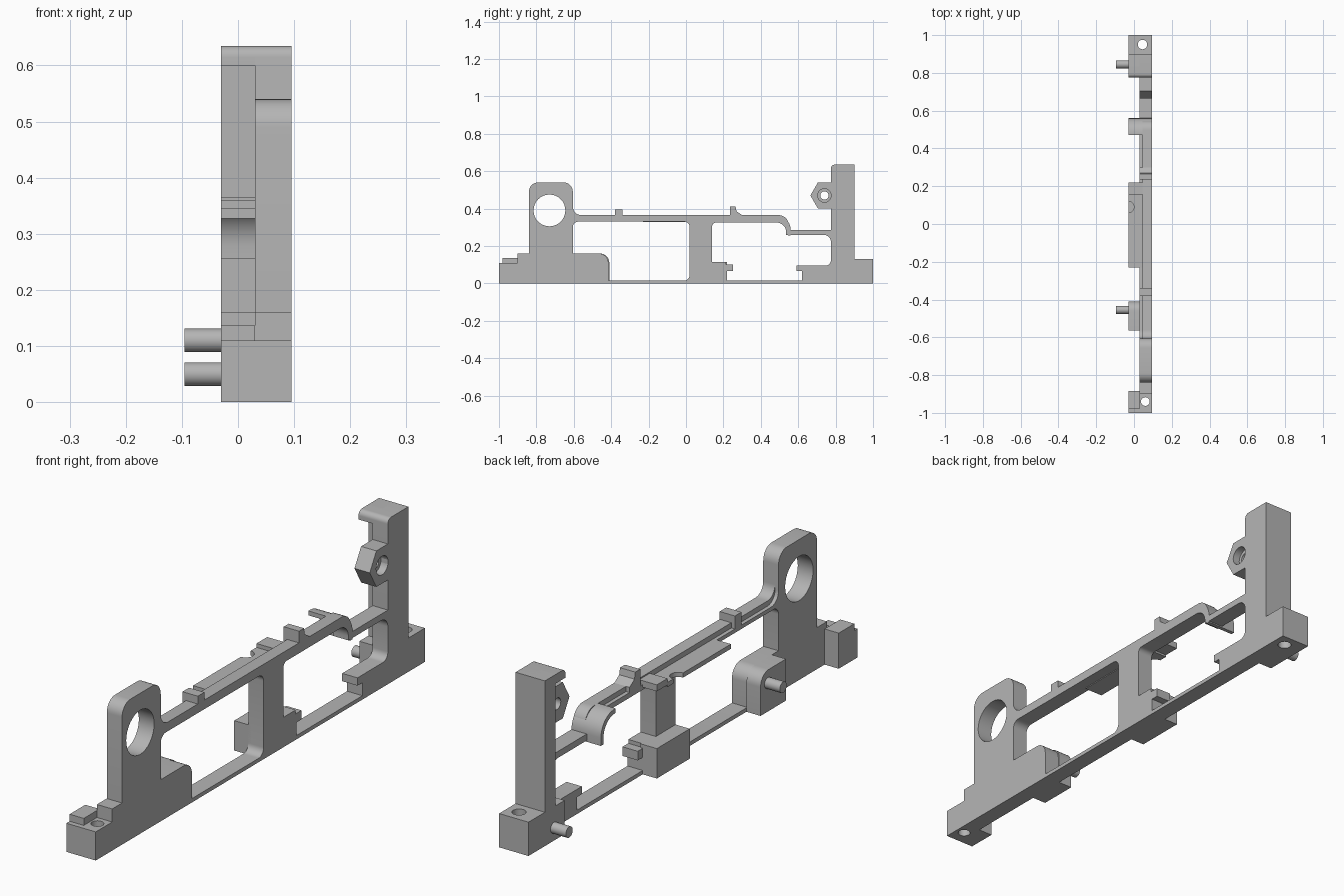
import bpy, bmesh
from math import sin, cos, pi, tan, radians
from mathutils import Vector, Matrix

cube = bpy.data.objects.get("Cube")
if cube:
    bpy.data.objects.remove(cube, do_unlink=True)

grey = bpy.data.materials.new("plain_grey")
grey.use_nodes = True
grey.diffuse_color = (0.46, 0.46, 0.46, 1)
grey.node_tree.nodes["Principled BSDF"].inputs["Base Color"].default_value = (0.46, 0.46, 0.46, 1)

SIDEWAYS = Matrix(((0, 0, 1, 0), (1, 0, 0, 0), (0, 1, 0, 0), (0, 0, 0, 1)))
UPRIGHT = Matrix.Identity(4)
INNER, WALL, OUTER = -0.03, 0.03, 0.095


def rounded(points):
    """Turn (u, v, optional radius) corners into an outline with fillets."""
    out = []
    for i, p in enumerate(points):
        here = Vector(p[:2])
        if len(p) == 2:
            out.append(here)
            continue
        a = (Vector(points[i - 1][:2]) - here).normalized()
        b = (Vector(points[(i + 1) % len(points)][:2]) - here).normalized()
        half = a.angle(b) / 2
        centre = here + (a + b).normalized() * p[2] / sin(half)
        start = here + a * p[2] / tan(half) - centre
        end = here + b * p[2] / tan(half) - centre
        turn = start.angle_signed(end)
        for k in range(9):
            t = -turn * k / 8
            out.append(centre + Vector((start.x * cos(t) - start.y * sin(t),
                                        start.x * sin(t) + start.y * cos(t))))
    return out


def ring(u, v, r, n=32):
    return [(u + r * cos(2 * pi * k / n), v + r * sin(2 * pi * k / n)) for k in range(n)]


def rect(u0, u1, v0, v1):
    return [(u0, v0), (u1, v0), (u1, v1), (u0, v1)]


def panel(name, loops, low, high, frame=SIDEWAYS):
    """Extrude outlines (first outer, then holes) from low to high."""
    curve = bpy.data.curves.new(name, 'CURVE')
    curve.dimensions = '2D'
    curve.fill_mode = 'BOTH'
    curve.extrude = (high - low) / 2
    for loop in loops:
        pts = rounded(loop)
        spline = curve.splines.new('POLY')
        spline.points.add(len(pts) - 1)
        for sp, p in zip(spline.points, pts):
            sp.co = (p[0], p[1], 0, 1)
        spline.use_cyclic_u = True
    temp = bpy.data.objects.new(name + "_outline", curve)
    bpy.context.collection.objects.link(temp)
    dg = bpy.context.evaluated_depsgraph_get()
    mesh = bpy.data.meshes.new_from_object(temp.evaluated_get(dg))
    bpy.data.objects.remove(temp, do_unlink=True)
    mesh.transform(frame @ Matrix.Translation((0, 0, (low + high) / 2)))
    bm = bmesh.new()
    bm.from_mesh(mesh)
    bmesh.ops.remove_doubles(bm, verts=bm.verts, dist=1e-5)
    bmesh.ops.recalc_face_normals(bm, faces=bm.faces)
    bm.to_mesh(mesh)
    bm.free()
    mesh.materials.clear()
    mesh.materials.append(grey)
    ob = bpy.data.objects.new(name, mesh)
    bpy.context.collection.objects.link(ob)
    bpy.ops.object.select_all(action='DESELECT')
    ob.select_set(True)
    bpy.context.view_layer.objects.active = ob
    bpy.ops.object.shade_smooth_by_angle(angle=radians(30))
    return ob


# Main side frame, in two layers so that the top rail has a lower inner lip
front_window = [(-.605, .33, .03), (.02, .33, .03), (.02, .015, .03),
                (-.415, .015), (-.415, .16, .05), (-.605, .16)]
rear_window = [(.14, .325, .02), (.535, .325, .05), (.535, .26), (.775, .26, .04),
               (.775, .095, .03), (.59, .095), (.59, .065), (.62, .065),
               (.62, .015), (.22, .015), (.22, .065), (.25, .065), (.25, .1),
               (.215, .1), (.215, .115), (.14, .115)]


def side_outline(rail):
    return [(-.9, 0), (-.9, .16), (-.84, .16), (-.84, .54, .05), (-.605, .54, .05),
            (-.605, rail, .045), (.55, rail, .055), (.55, .285), (.775, .285),
            (.775, .635, .02), (.9, .635), (.9, 0)]


for name, rail, low, high in (("side_frame", .365, .045, OUTER),
                              ("side_frame_lip", .345, WALL, .045)):
    panel(name, [side_outline(rail), front_window, rear_window, ring(-.73, .39, .085)], low, high)

# Feet with vertical screw holes
panel("front_foot", [rect(INNER, OUTER, -1, -.885), ring(.06, -.94, .023)], 0, .11, UPRIGHT)
panel("front_foot_pad", [rect(-.98, -.885, .1, .137)], INNER, WALL)
panel("rear_foot", [rect(INNER, OUTER, .78, 1), ring(.045, .95, .025)], 0, .13, UPRIGHT)

# Rear tower
panel("tower_wall", [rect(.835, .9, .12, .635)], INNER, OUTER)
panel("tower_cap", [[(.775, .6), (.775, .635, .02), (.9, .635), (.9, .6)]], INNER, OUTER)

# Hexagonal nut boss with a counterbore
nut = ring(.745, .47, .08, 6)
panel("nut_boss_inner", [nut, ring(.74, .47, .022)], WALL, .065)
panel("nut_boss_outer", [nut, ring(.74, .47, .036)], .065, OUTER)

# Lower bosses and pegs
panel("peg_boss", [[(-.565, 0), (-.565, .16), (-.41, .16, .05), (-.41, 0)]], INNER, WALL)
panel("middle_block", [rect(.02, .22, 0, .115)], INNER, WALL + .01)
for name, y, z in (("front_peg", -.455, .11), ("rear_peg", .845, .05)):
    panel(name, [ring(y, z, .021)], -.095, INNER + .01)

# Inner shelf with a half-round notch, and its raised end bracket
notch = [(INNER + .03 * sin(pi * k / 12), .09 + .03 * cos(pi * k / 12)) for k in range(13)]
panel("shelf", [notch + [(INNER, -.23), (.05, -.23), (.05, .155), (INNER, .155)]],
      .327, .345, UPRIGHT)
panel("shelf_bracket", [rect(.155, .22, .335, .36)], INNER, .06)

# Curved flap and rail clips
panel("curved_flap", [[(.47, .365), (.56, .365, .08), (.56, .255), (.545, .255),
                       (.545, .348, .07), (.47, .348)]], INNER, OUTER)
panel("front_clip", [rect(-.38, -.34, .34, .395)], WALL, OUTER)
panel("rear_clip", [[(.235, .34), (.235, .41), (.265, .41), (.27, .385),
                     (.3, .365), (.3, .34)]], WALL, OUTER)
